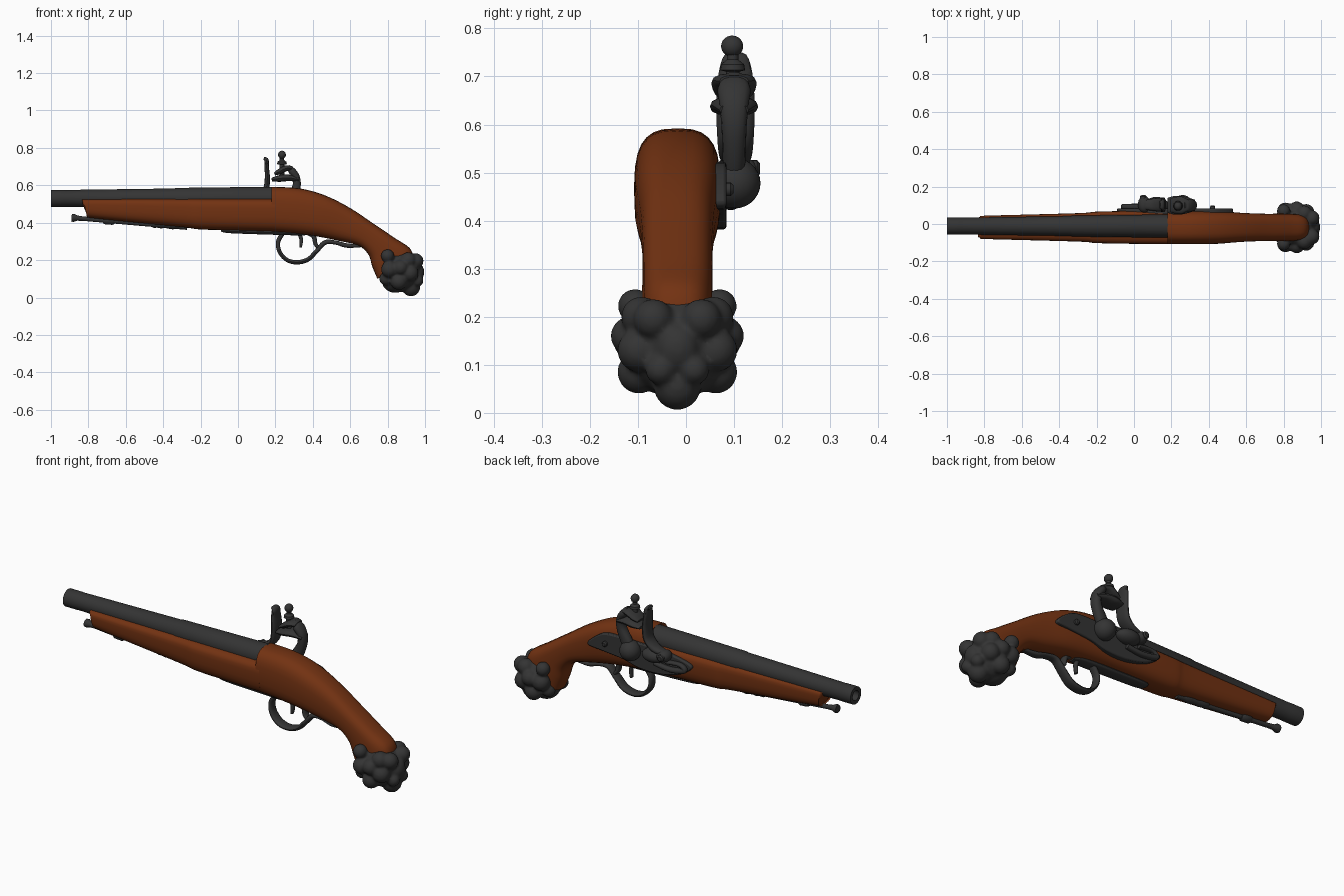
import bpy, bmesh, math
from mathutils import Vector, Matrix

if "Cube" in bpy.data.objects:
    bpy.data.objects.remove(bpy.data.objects["Cube"])

YC = -0.018  # centre line of the stock


def mat(name, col):
    m = bpy.data.materials.new(name)
    m.diffuse_color = (*col, 1)
    m.use_nodes = True
    m.node_tree.nodes["Principled BSDF"].inputs["Base Color"].default_value = m.diffuse_color
    return m


WOOD = mat("brown_wood", (0.17, 0.032, 0.006))
METAL = mat("dark_metal", (0.034, 0.034, 0.034))


def finish(name, bm, m):
    bmesh.ops.recalc_face_normals(bm, faces=bm.faces)
    me = bpy.data.meshes.new(name)
    bm.to_mesh(me)
    bm.free()
    me.materials.append(m)
    ob = bpy.data.objects.new(name, me)
    bpy.context.collection.objects.link(ob)
    return ob


def spline(pts, sub, closed=False):
    """Catmull-Rom through tuples of any length."""
    n, out = len(pts), []
    for i in range(n if closed else n - 1):
        q = [pts[(i + k) % n] if closed else pts[min(max(i + k, 0), n - 1)] for k in (-1, 0, 1, 2)]
        for s in range(sub):
            t = s / sub
            out.append(tuple(0.5 * (2 * b + (c - a) * t + (2 * a - 5 * b + 4 * c - d) * t * t
                                    + (3 * b - a - 3 * c + d) * t ** 3) for a, b, c, d in zip(*q)))
    return out if closed else out + [tuple(pts[-1])]


def loft(name, secs, m, yc=YC, n=2.6, mid=0.5, sides=28, sub=5):
    """Sections: top x, top z, bottom x, bottom z, half width."""
    bm = bmesh.new()
    rings = []
    for tx, tz, bx, bz, hw in spline(secs, sub):
        top, bot = Vector((tx, yc, tz)), Vector((bx, yc, bz))
        c = bot.lerp(top, mid)
        ring = []
        for k in range(sides):
            a = 2 * math.pi * k / sides
            u, v = (math.copysign(abs(f) ** (2 / n), f) for f in (math.cos(a), math.sin(a)))
            p = c + (top - c) * v if v > 0 else c + (c - bot) * v
            ring.append(bm.verts.new(p + Vector((0, u * hw, 0))))
        rings.append(ring)
    for a, b in zip(rings, rings[1:]):
        for k in range(sides):
            j = (k + 1) % sides
            bm.faces.new((a[k], a[j], b[j], b[k]))
    bm.faces.new(rings[0])
    bm.faces.new(rings[-1])
    return finish(name, bm, m)


def sweep(name, path, yc=YC, n=2.4, sides=14):
    """Bent bar in the xz plane: x, z, half thickness, half width."""
    p = spline(path, 6)
    secs = []
    for i, (x, z, t, w) in enumerate(p):
        a, b = p[max(i - 1, 0)], p[min(i + 1, len(p) - 1)]
        d = Vector((b[0] - a[0], b[1] - a[1])).normalized()
        secs.append((x - d.y * t, z + d.x * t, x + d.y * t, z - d.x * t, w))
    return loft(name, secs, METAL, yc, n, 0.5, sides, 1)


def revolve(name, prof, origin, axis, m=METAL, sides=32):
    """Profile of (distance along axis, radius)."""
    bm = bmesh.new()
    rot = Vector(axis).to_track_quat('Z', 'Y').to_matrix()
    rings = [[bm.verts.new(Vector(origin) + rot @ Vector((r * math.cos(2 * math.pi * k / sides),
              r * math.sin(2 * math.pi * k / sides), h))) for k in range(sides)] for h, r in prof]
    for a, b in zip(rings, rings[1:]):
        for k in range(sides):
            j = (k + 1) % sides
            bm.faces.new((a[k], a[j], b[j], b[k]))
    bm.faces.new(rings[0])
    bm.faces.new(rings[-1])
    return finish(name, bm, m)


def balls(name, items):
    """Ellipsoids: centre and radii."""
    bm = bmesh.new()
    for c, r in items:
        bmesh.ops.create_uvsphere(bm, u_segments=24, v_segments=14, radius=1,
                                  matrix=Matrix.Translation(c) @ Matrix.Diagonal((*r, 1)))
    return finish(name, bm, METAL)


# Wooden stock: fore-end under the barrel, then breech and curved grip
loft("fore_stock", [(-.835, .527, -.828, .49, .052), (-.815, .527, -.80, .435, .06),
                    (-.78, .528, -.76, .422, .063), (-.3, .53, -.3, .376, .076),
                    (-.2, .53, -.2, .364, .084), (.0, .53, .0, .358, .088), (.2, .53, .2, .352, .09)],
     WOOD, n=3, mid=.7)
loft("grip_stock", [(.178, .592, .178, .352, .089), (.33, .583, .30, .342, .09),
                    (.465, .546, .42, .327, .088), (.6, .478, .54, .303, .078),
                    (.73, .391, .645, .277, .073), (.84, .317, .698, .228, .073),
                    (.92, .262, .718, .165, .073), (.94, .20, .745, .10, .07)], WOOD, n=2.9)

# Barrel with open bore
revolve("barrel", [(.25, .026), (0, .026), (0, .046), (.07, .046), (.075, .045), (.66, .053),
                   (.67, .056), (1.0, .06), (1.183, .062)], (-1, -.011, .53), (1, 0, 0))

# Ramrod, its pipe and the strap under the stock
revolve("ramrod", [(0, .02), (.012, .022), (.03, .014), (.06, .012), (.62, .013)],
        (-.89, YC, .427), (1, 0, -.085))
revolve("ramrod_pipe", [(0, .016), (.01, .022), (.03, .02), (.05, .023), (.07, .019), (.11, .024),
                        (.14, .02), (.17, .008)], (-.46, YC, .395), (1, 0, -.06))
revolve("front_pipe", [(0, .016), (.01, .021), (.05, .021), (.06, .016)], (-.72, YC, .413), (1, 0, -.07))
sweep("bottom_plate", [(-.09, .36, .004, .012), (-.06, .355, .01, .03), (.1, .35, .012, .034),
                       (.3, .344, .012, .034), (.36, .336, .006, .02)])

# Trigger guard and trigger
sweep("trigger_guard", [(.245, .35, .012, .02), (.215, .30, .012, .022), (.222, .245, .011, .026),
                        (.26, .202, .011, .028), (.315, .188, .012, .028), (.375, .204, .012, .028),
                        (.42, .248, .012, .026), (.465, .294, .013, .024), (.52, .294, .011, .022),
                        (.58, .278, .012, .022), (.655, .276, .008, .014)])
sweep("guard_spur", [(.375, .34, .008, .014), (.405, .325, .012, .018), (.415, .285, .011, .02),
                     (.435, .262, .008, .02)])
sweep("trigger", [(.325, .35, .01, .012), (.338, .31, .01, .012), (.335, .268, .006, .012)])

# Lock plate on the +y side
bm = bmesh.new()
outline = spline([(-.09, .468), (-.04, .495), (.1, .515), (.25, .52), (.4, .52), (.47, .495), (.53, .435),
                  (.44, .42), (.32, .408), (.22, .385), (.1, .385), (-.02, .415)], 5, True)
f = bm.faces.new([bm.verts.new((x, .05, z)) for x, z in outline])
top = bmesh.ops.extrude_face_region(bm, geom=[f])["geom"]
bmesh.ops.translate(bm, verts=[v for v in top if isinstance(v, bmesh.types.BMVert)], vec=(0, .034, 0))
plate = finish("lock_plate", bm, METAL)
bev = plate.modifiers.new("edge", 'BEVEL')
bev.width, bev.segments, bev.limit_method, bev.angle_limit = .006, 2, 'ANGLE', 1.0

# Cock: round base, swan neck, jaws and screw
LY = 0.1
balls("cock_base", [((.26, .1, .478), (.053, .055, .053))])
sweep("cock_neck", [(.25, .47, .03, .022), (.285, .53, .03, .024), (.312, .59, .023, .026),
                    (.312, .64, .02, .03), (.29, .675, .02, .034), (.265, .70, .012, .02)], LY)
sweep("cock_lower_jaw", [(.325, .63, .012, .03), (.27, .64, .018, .046), (.22, .636, .018, .05),
                         (.18, .63, .009, .04)], LY)
sweep("cock_upper_jaw", [(.29, .69, .012, .03), (.255, .69, .016, .046), (.22, .672, .015, .044),
                         (.195, .66, .008, .036)], LY)
revolve("jaw_screw", [(0, .012), (.08, .014), (.083, .026), (.095, .024), (.105, .012), (.125, .012)],
        (.235, LY - .003, .63), (0, 0, 1), sides=20)
balls("jaw_screw_knob", [((.235, LY - .004, .763), (.021, .023, .022))])

# Frizzen, flash pan and spring
sweep("frizzen", [(.06, .52, .014, .026), (.11, .535, .016, .034), (.148, .575, .016, .038),
                  (.157, .64, .014, .04), (.153, .70, .012, .036), (.152, .735, .012, .028),
                  (.138, .743, .008, .02)], .103)
balls("flash_pan", [((.12, .1, .49), (.065, .045, .036)), ((.055, .105, .505), (.034, .045, .03))])
sweep("frizzen_spring", [(.12, .445, .012, .014), (.03, .435, .013, .016), (-.055, .45, .014, .014),
                         (-.03, .475, .01, .014), (.05, .47, .01, .016)], .093)
for i, (x, z, r) in enumerate([(.42, .465, .014), (-.04, .462, .013), (.05, .508, .018)]):
    revolve(f"lock_screw_{i}", [(0, r), (.018, r), (.024, r * .6)],
            (x, .075 if i < 2 else .13, z), (0, 1, 0), sides=16)

# Carved butt cap: lumps fused into one cast piece
lumps = [((.868, YC, .14), (.108, .112, .11)), ((.925, YC, .058), (.05, .05, .052)),
         ((.96, YC, .135), (.036, .045, .05)), ((.84, YC, .085), (.07, .07, .06))]
for s in (-1, 1):
    lumps += [((x, YC + s * y, z), (r, r, r)) for x, y, z, r in
              [(.80, .088, .222, .036), (.87, .098, .16, .041), (.81, .088, .15, .045), (.86, .08, .085, .045),
               (.95, .05, .195, .042), (.92, .08, .13, .045), (.96, .035, .09, .032), (.91, .075, .2, .042),
               (.79, .055, .10, .035)]]
cap = balls("butt_cap", lumps)
rm = cap.modifiers.new("fuse", 'REMESH')
rm.mode, rm.voxel_size, rm.use_smooth_shade = 'VOXEL', .007, True
sm = cap.modifiers.new("soften", 'SMOOTH')
sm.factor, sm.iterations = .5, 4

# Smooth shading with crisp edges
for ob in bpy.data.objects:
    ob.select_set(True)
    bpy.context.view_layer.objects.active = ob
bpy.ops.object.shade_smooth_by_angle(angle=math.radians(40))
